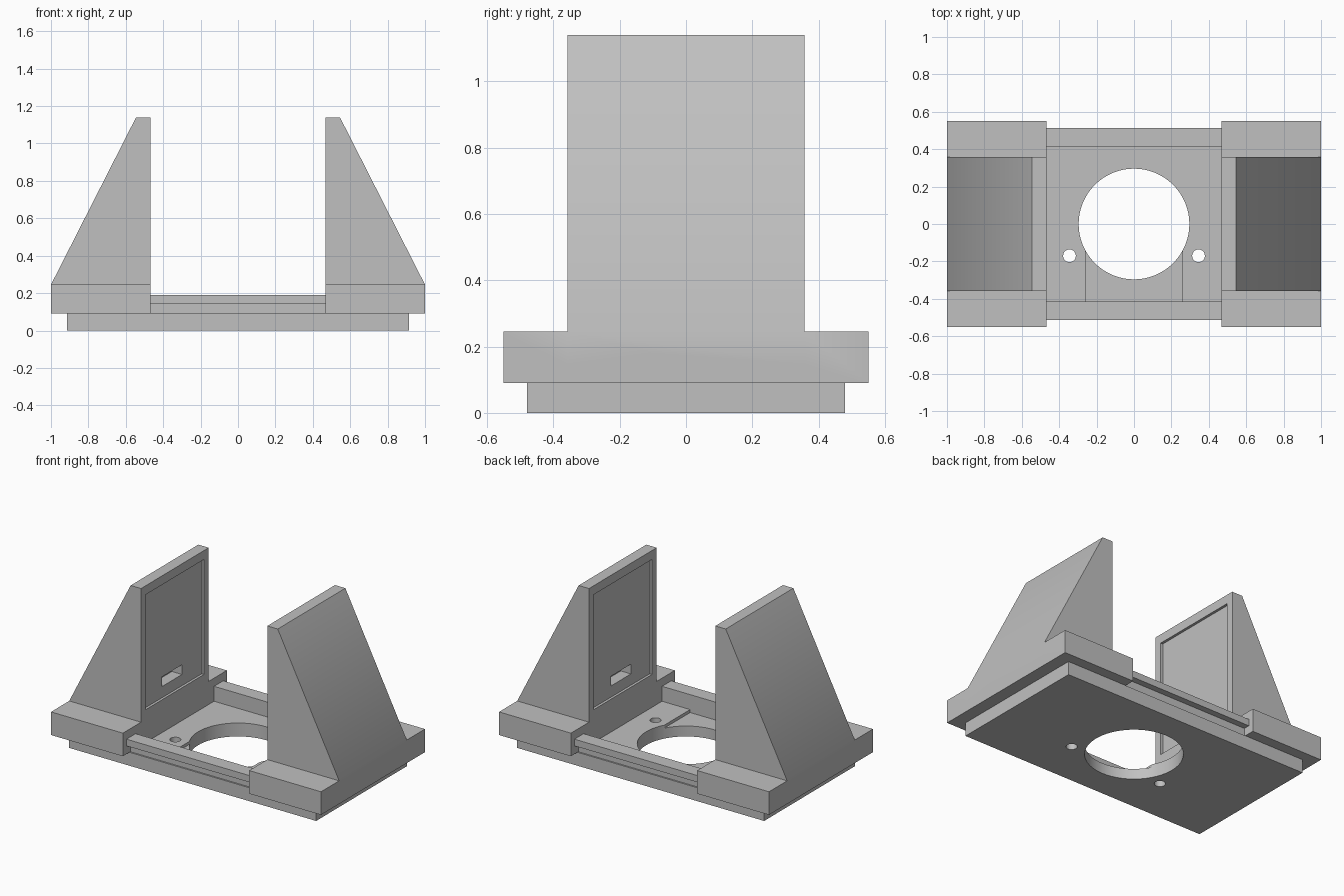
import bpy, bmesh, math
from mathutils import Matrix, Vector

cube = bpy.data.objects.get("Cube")
if cube:
    bpy.data.objects.remove(cube, do_unlink=True)

GREY = (0.53, 0.53, 0.53, 1)
mat = bpy.data.materials.new("plain grey")
mat.use_nodes = True
mat.diffuse_color = GREY
mat.node_tree.nodes["Principled BSDF"].inputs["Base Color"].default_value = GREY


def finish(name, bm):
    bmesh.ops.recalc_face_normals(bm, faces=bm.faces)
    mesh = bpy.data.meshes.new(name)
    bm.to_mesh(mesh)
    bm.free()
    mesh.materials.append(mat)
    obj = bpy.data.objects.new(name, mesh)
    bpy.context.collection.objects.link(obj)
    return obj


def box(name, x, y, z):
    """Box from (min, max) pairs."""
    bm = bmesh.new()
    size = Vector((x[1] - x[0], y[1] - y[0], z[1] - z[0]))
    mid = Vector((sum(x), sum(y), sum(z))) / 2
    bmesh.ops.create_cube(bm, size=1, matrix=Matrix.Translation(mid) @ Matrix.Diagonal(size.to_4d()))
    return finish(name, bm)


def cylinder(name, x, y, radius, sides):
    bm = bmesh.new()
    bmesh.ops.create_cone(bm, cap_ends=True, segments=sides, radius1=radius, radius2=radius,
                          depth=1, matrix=Matrix.Translation((x, y, 0)))
    return finish(name, bm)


def prism(name, profile, axis, low, high):
    """Extrude a 2D profile along x or y."""
    bm = bmesh.new()
    place = (lambda a, b: (low, a, b)) if axis == "x" else (lambda a, b: (a, low, b))
    face = bm.faces.new([bm.verts.new(place(a, b)) for a, b in profile])
    out = bmesh.ops.extrude_face_region(bm, geom=[face])
    move = Vector((high - low, 0, 0)) if axis == "x" else Vector((0, high - low, 0))
    bmesh.ops.translate(bm, vec=move, verts=[v for v in out["geom"] if isinstance(v, bmesh.types.BMVert)])
    return finish(name, bm)


def boolean(obj, other, operation="DIFFERENCE"):
    mod = obj.modifiers.new(operation.lower(), "BOOLEAN")
    mod.operation, mod.solver, mod.object = operation, "EXACT", other
    other.hide_render = True
    bpy.context.view_layer.objects.active = obj
    bpy.ops.object.modifier_apply(modifier=mod.name)
    bpy.data.objects.remove(other, do_unlink=True)


# Base plate with central opening, two screw holes and shallow front channel
base = box("base_plate", (-0.915, 0.915), (-0.48, 0.48), (0, 0.09))
boolean(base, box("channel_cutter", (-0.26, 0.26), (-0.415, -0.1), (0.07, 0.2)))
boolean(base, cylinder("opening_cutter", 0, 0, 0.296, 64))
for side in (-1, 1):
    boolean(base, cylinder("screw_cutter", side * 0.345, -0.17, 0.034, 24))

# Front and back rails with an overhanging lip
for name, s in (("front_rail", -1), ("back_rail", 1)):
    profile = [(0.415, 0.09), (0.47, 0.09), (0.47, 0.145), (0.512, 0.145), (0.512, 0.19), (0.415, 0.19)]
    prism(name, [(s * y, z) for y, z in profile], "x", -0.468, 0.468)

# Side uprights: wide foot, tapered buttress, recessed inner panel and a slot
for name, s in (("right", -1), ("left", 1)):
    def span(a, b):
        return tuple(sorted((s * a, s * b)))
    upright = box(name + "_upright", span(0.468, 1), (-0.55, 0.55), (0.09, 0.245))
    taper = [(0.468, 0.15), (1, 0.15), (1, 0.245), (0.545, 1.14), (0.468, 1.14)]
    boolean(upright, prism("taper", [(s * x, z) for x, z in taper], "y", -0.358, 0.358), "UNION")
    boolean(upright, box("panel_cutter", span(0.4, 0.485), (-0.31, 0.31), (0.31, 1.08)))
    boolean(upright, box("slot_cutter", span(0.4, 0.56), (-0.11, 0.1), (0.385, 0.45)))
    bpy.ops.object.select_all(action="DESELECT")
    upright.select_set(True)
    bpy.context.view_layer.objects.active = upright
    bpy.ops.object.shade_smooth_by_angle(angle=math.radians(30))

# Smooth the round walls of the base openings
bpy.ops.object.select_all(action="DESELECT")
base.select_set(True)
bpy.context.view_layer.objects.active = base
bpy.ops.object.shade_smooth_by_angle(angle=math.radians(30))
